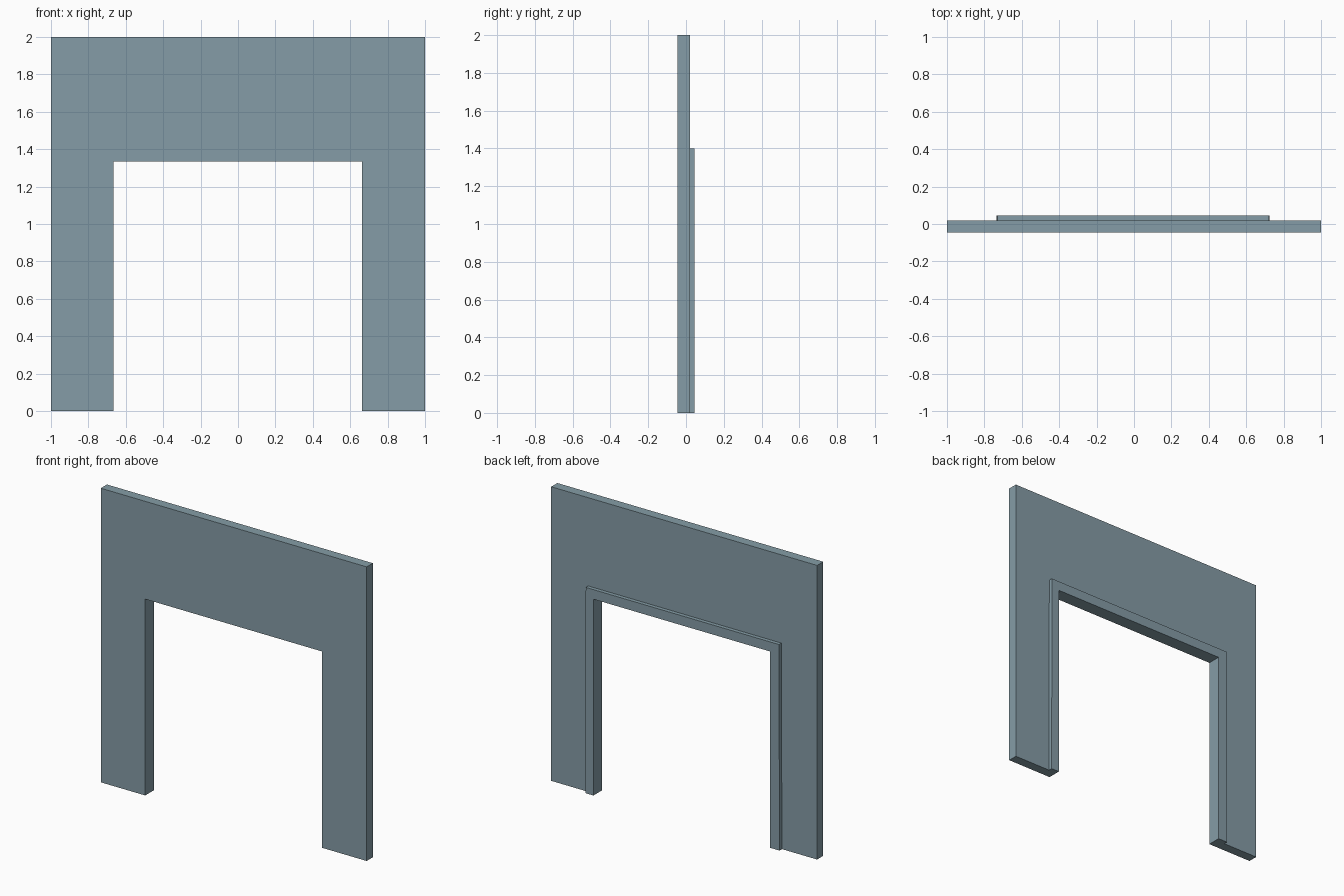
import bpy, bmesh

if "Cube" in bpy.data.objects:
    bpy.data.objects.remove(bpy.data.objects["Cube"])

# Blue-grey paint
paint = bpy.data.materials.new("blue_grey_paint")
paint.diffuse_color = (0.235, 0.335, 0.385, 1)
paint.use_nodes = True
paint.node_tree.nodes["Principled BSDF"].inputs["Base Color"].default_value = paint.diffuse_color


def extrude_profile(name, points, y_front, y_back):
    """Extrude an x-z outline along y into a closed solid."""
    bm = bmesh.new()
    face = bm.faces.new([bm.verts.new((x, y_front, z)) for x, z in points])
    result = bmesh.ops.extrude_face_region(bm, geom=[face], use_keep_orig=True)
    moved = [v for v in result["geom"] if isinstance(v, bmesh.types.BMVert)]
    bmesh.ops.translate(bm, verts=moved, vec=(0, y_back - y_front, 0))
    bmesh.ops.recalc_face_normals(bm, faces=bm.faces)
    mesh = bpy.data.meshes.new(name)
    bm.to_mesh(mesh)
    bm.free()
    mesh.materials.append(paint)
    obj = bpy.data.objects.new(name, mesh)
    bpy.context.collection.objects.link(obj)
    return obj


# Doorway opening, shared by wall and trim
opening = [(0.664, 0), (0.664, 1.335), (-0.666, 1.335), (-0.666, 0)]

# Wall panel with the opening cut through it
extrude_profile("wall_panel",
                [(-1, 0), (-1, 2), (1, 2), (1, 0)] + opening, -0.046, 0.02)

# Raised trim around the opening on the back
extrude_profile("door_trim",
                [(-0.736, 0), (-0.731, 1.4), (0.722, 1.4), (0.724, 0)] + opening, 0.02, 0.046)
